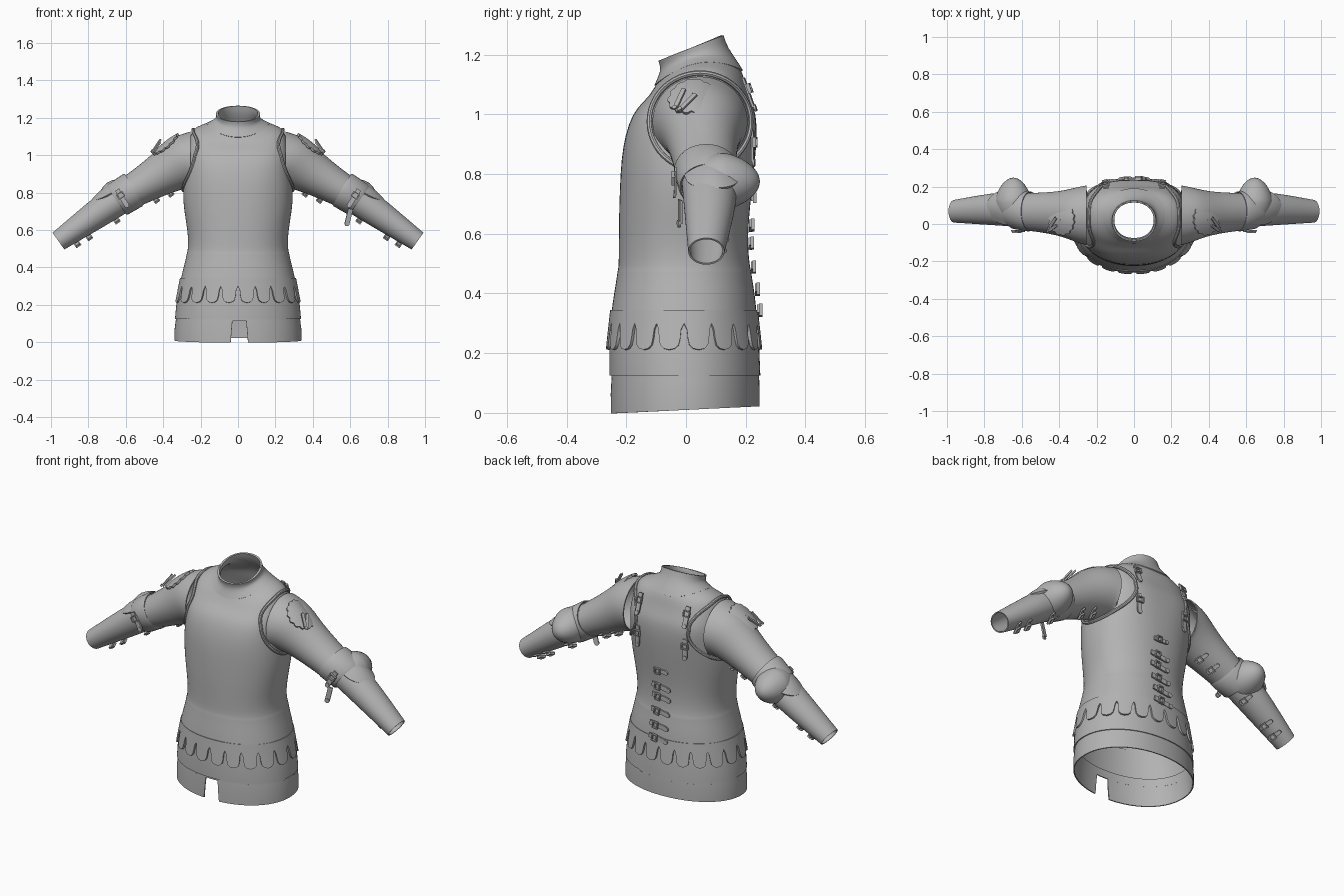
import bpy, bmesh, math
from mathutils import Vector, Matrix

if "Cube" in bpy.data.objects:
    bpy.data.objects.remove(bpy.data.objects["Cube"])

steel = bpy.data.materials.new("grey_steel")
steel.use_nodes = True
steel.diffuse_color = (0.45, 0.45, 0.45, 1)
steel.node_tree.nodes["Principled BSDF"].inputs["Base Color"].default_value = steel.diffuse_color
parts = []


def add_part(name, data, mirror=False, thick=0, subdiv=0):
    ob = bpy.data.objects.new(name, data)
    bpy.context.collection.objects.link(ob)
    data.materials.append(steel)
    if subdiv:
        ob.modifiers.new("smooth", "SUBSURF").levels = subdiv
    if thick:
        m = ob.modifiers.new("thickness", "SOLIDIFY")
        m.thickness, m.offset = thick, -1
    if mirror:
        ob.modifiers.new("mirror", "MIRROR").use_mirror_merge = False
    parts.append(ob)
    return ob


def finish(name, bm, **kw):
    me = bpy.data.meshes.new(name)
    bm.to_mesh(me)
    bm.free()
    return add_part(name, me, **kw)


def loft(name, rings, closed=True, **kw):
    """Skin a list of point rings that run anticlockwise, from bottom to top."""
    bm = bmesh.new()
    rows = [[bm.verts.new(p) for p in ring] for ring in rings]
    n = len(rows[0])
    for a, b in zip(rows, rows[1:]):
        for i in range(n if closed else n - 1):
            j = (i + 1) % n
            bm.faces.new((a[i], a[j], b[j], b[i]))
    return finish(name, bm, **kw)


def spow(v, e):
    return math.copysign(abs(v) ** e, v)


def body_point(sec, a, n, grow=0.0):
    """Point on a body section: height, half width, front, back, tilt, sag."""
    z, w, front, back, tilt, sag = sec
    mid, half = (front + back) / 2, (back - front) / 2
    t = spow(math.sin(a), 2 / n)
    return Vector(((w + grow) * spow(math.cos(a), 2 / n), mid + (half + grow) * t,
                   z + tilt * t - sag * t * t))


def body_ring(sec, n=2.3, grow=0.0, count=48):
    return [body_point(sec, math.tau * i / count, n, grow) for i in range(count)]


# Torso sections from the waist skirt to the neck opening
body = [(.33, .308, -.251, .237, 0, 0), (.39, .294, -.243, .232, 0, 0),
        (.46, .276, -.231, .22, 0, 0), (.475, .275, -.23, .219, 0, 0),
        (.485, .27, -.226, .215, 0, 0), (.55, .264, -.225, .207, 0, 0),
        (.65, .279, -.225, .21, 0, 0), (.75, .295, -.222, .222, 0, 0),
        (.85, .293, -.217, .232, 0, 0), (.93, .28, -.204, .238, 0, 0),
        (1, .272, -.18, .235, 0, 0), (1.06, .264, -.15, .222, 0, .025),
        (1.12, .252, -.125, .205, .01, .05), (1.15, .232, -.112, .195, .02, .05)]
neck = [(1.172, .16, -.1, .185, .025, .05), (1.19, .122, -.085, .165, .025, .035),
        (1.2, .11, -.078, .132, .035, .01), (1.222, .112, -.087, .12, .043, 0)]


def power(z):
    return 2.2 + .7 * max(0, 1 - abs(z - 1) / .2)


def section(z):
    for a, b in zip(body, body[1:]):
        if z <= b[0]:
            f = (z - a[0]) / (b[0] - a[0])
            return [p + (q - p) * f for p, q in zip(a, b)]
    return body[-1]


def side_x(y, z):
    _, w, front, back, *_ = section(z)
    t = min(1, abs(y - (front + back) / 2) / ((back - front) / 2))
    return w * (1 - t ** power(z)) ** (1 / power(z))


def back_y(x, z):
    _, w, front, back, *_ = section(z)
    return (front + back) / 2 + (back - front) / 2 * (1 - abs(x / w) ** power(z)) ** (1 / power(z))


loft("torso_plate", [body_ring(s, power(s[0])) for s in body + neck], thick=.006, subdiv=1)
loft("collar_plate", [body_ring(s, 2.1, .006) for s in neck], thick=.008, subdiv=1)

# Scalloped waist skirt: each lobe has a rounded edge and a narrow slit
LOBES = 20
lobe = [(-.5, .212), (-.3, .216), (-.17, .228), (-.12, .25), (-.09, .28), (0, .3),
        (.09, .28), (.12, .25), (.17, .228), (.3, .216)]
top_sec, low_sec = (.345, .31, -.254, .241, 0, 0), (.21, .337, -.269, .256, 0, 0)
skirt = [[], [], [], []]
for k in range(LOBES):
    for u, edge in lobe:
        a = math.tau * (k + u) / LOBES - math.pi / 2
        a += .07 * math.sin(2 * a)
        p, q = body_point(top_sec, a, 2.1), body_point(low_sec, a, 2.1)
        reach = (top_sec[0] - edge) / (top_sec[0] - low_sec[0])
        for row, f in zip(skirt, (1, .66, .33, 0)):
            row.append(p.lerp(q, reach * f))
loft("scalloped_skirt", skirt, thick=.01)

# Under skirt and the split band below it
loft("under_skirt", [body_ring(s, 2.1, count=80) for s in (
    (.125, .337, -.256, .249, 0, 0), (.22, .328, -.256, .245, 0, 0),
    (.32, .305, -.246, .232, 0, 0))], thick=.006)
band = []
for s, gap in (((.01, .34, -.253, .247, .012, 0), .125), ((.07, .339, -.253, .247, .004, 0), .11),
               ((.117, .333, -.25, .245, 0, 0), .1)):
    band.append([body_point(s, -math.pi / 2 + gap + (math.tau - 2 * gap) * i / 90 + .02, 2.1)
                 for i in range(91)])
loft("split_band", band, closed=False, thick=.006)
loft("band_top", [body_ring(s, 2.1, count=80) for s in (
    (.115, .333, -.25, .245, 0, 0), (.16, .328, -.248, .242, 0, 0))], thick=.006)


def arm_axes(d):
    d = Vector(d).normalized()
    return d, Vector((0, 1, 0)), Vector((-d.z, 0, d.x))


def sleeve(name, path, **kw):
    """Tube along (x, y, z, radius, depth radius)."""
    c = [Vector(p[:3]) for p in path]
    rings = []
    for i, p in enumerate(path):
        _, side, up = arm_axes(Vector((1, 0, 0)) if p[0] < .27 else
                               (c[min(i + 1, len(c) - 1)] - c[max(i - 1, 0)]) * Vector((1, 0, 1)))
        rings.append([c[i] + side * p[4] * math.cos(t) + up * p[3] * math.sin(t)
                      for t in (math.tau * k / 32 for k in range(32))])
    loft(name, rings, mirror=True, **kw)


# Sleeves
sleeve("upper_sleeve", [(.255, .047, .975, .152, .16), (.29, .048, .965, .147, .152),
                        (.335, .052, .943, .135, .137), (.40, .056, .905, .116, .118),
                        (.50, .062, .845, .098, .106), (.60, .066, .788, .086, .098)],
       thick=.006, subdiv=1)
sleeve("lower_sleeve", [(.59, .074, .797, .084, .09), (.66, .08, .752, .086, .093),
                        (.76, .08, .683, .078, .086), (.96, .068, .541, .055, .061)],
       thick=.006, subdiv=1)
sleeve("elbow_band", [(.555, .068, .818, .096, .106), (.565, .068, .812, .1, .108),
                      (.64, .078, .765, .097, .105), (.65, .08, .758, .093, .1)], thick=.006)

# Elbow cup bulging to the back
bm = bmesh.new()
bmesh.ops.create_uvsphere(bm, u_segments=32, v_segments=16, radius=1)
d, side, up = arm_axes((.82, 0, -.57))
frame = Matrix((d, side, up)).transposed()
for v in bm.verts:
    local = v.co * Vector((1, 1, 1))
    taper = 1 - .18 * max(0, local.y)
    v.co = Vector((.645, .125, .775)) + frame @ Vector((local.x * .098 * taper, local.y * .123,
                                                       local.z * .095 * taper))
finish("elbow_cup", bm, mirror=True)


def plate(name, centre, along, length, width, lobes, bend):
    """Curved oval plate with an optional scalloped edge."""
    d, side, up = arm_axes(along)
    rows = []
    for f in (1, .75, .5, .25, .02):
        row = []
        for k in range(96):
            t = math.tau * k / 96
            r = f * (1 - .1 * (1 - abs(math.sin(lobes * t / 2))) if lobes else 1)
            a, b = length * r * math.cos(t), width * r * math.sin(t)
            row.append(Vector(centre) + d * a + side * b - up * bend * (b * b + .3 * a * a))
        rows.append(row)
    loft(name, rows, mirror=True, thick=.012)


plate("elbow_wing", (.70, .09, .838), (.84, 0, -.54), .122, .095, 0, 5)
plate("shoulder_rosette", (.395, .022, 1.07), (.77, -.05, -.64), .09, .085, 14, 4)

# Beaded edge round each armhole
for sign, name in ((1, "left_armhole_edge"), (-1, "right_armhole_edge")):
    cu = bpy.data.curves.new(name, "CURVE")
    cu.dimensions, cu.bevel_depth, cu.bevel_resolution = "3D", .009, 2
    sp = cu.splines.new("POLY")
    sp.points.add(47)
    sp.use_cyclic_u = True
    for k, pt in enumerate(sp.points):
        t = math.tau * k / 48
        y, z = .047 + .17 * math.cos(t), .975 + .163 * math.sin(t)
        pt.co = (sign * side_x(y, z), y, z, 1)
    add_part(name, cu)


def strap(name, at, along, out, length=.1, width=.026, mirror=False, buckle=True):
    """Leather strip with a rounded, lifted tail and a square buckle."""
    x, z = Vector(along).normalized(), Vector(out).normalized()
    y = z.cross(x).normalized()
    place = Matrix.Translation(at) @ Matrix((x, y, x.cross(y))).transposed().to_4x4()
    bm = bmesh.new()

    def bar(px, py, pz, sx, sy, sz):
        bmesh.ops.create_cube(bm, size=1, matrix=place @ Matrix.Translation((px, py, pz))
                              @ Matrix.Diagonal((sx, sy, sz, 1)))
    bar(-length * .1, 0, 0, length * .8, width, .008)
    bmesh.ops.create_cone(bm, cap_ends=True, segments=16, radius1=width / 2, radius2=width / 2,
                          depth=.008, matrix=place @ Matrix.Translation((length * .32, 0, .004)))
    if buckle:
        for s in (-1, 1):
            bar(-length * .2, s * width * .65, .008, .032, .006, .012)
            bar(-length * .2 + s * .014, 0, .008, .006, width * 1.4, .012)
    finish(name, bm, mirror=mirror)


# Back fastenings
for i, z in enumerate((.34, .41, .485, .565, .625)):
    strap(f"back_strap_{i + 1}", (0, back_y(0, z) + .006, z), (-1, 0, -.15), (0, 1, 0), .13)
strap("back_strap_tail", (0, back_y(0, .72) + .004, .72), (-1, 0, 0), (0, 1, 0), .1, .022)
for label, z, lean in (("upper", 1.06, .35), ("lower", .88, .0)):
    strap(f"{label}_shoulder_strap", (.15, back_y(.15, z) + .008, z), (0, lean, -1),
          (.15, 1, lean), .13, mirror=True)

# Sleeve fastenings on the underside
for label, d, spots in (("upper", (.8, 0, -.6), ((.43, .058, .887, .112), (.50, .062, .845, .1))),
                        ("lower", (.82, 0, -.57), ((.70, .08, .725, .083), (.84, .075, .626, .07),
                                                   (.90, .071, .584, .063)))):
    axis, side, up = arm_axes(d)
    for i, (cx, cy, cz, r) in enumerate(spots):
        out = (side * .5 - up).normalized()
        strap(f"{label}_sleeve_strap_{i + 1}", Vector((cx, cy, cz)) + out * (r + .004),
              axis.cross(out), out, .085, .02, mirror=True)

# Front elbow strap, its loose tail, and the shoulder laces
strap("elbow_strap", (.615, -.035, .765), (-.5, 0, -.8), (0, -1, 0), .12, mirror=True)
strap("loose_tail", (.59, -.02, .665), (-.25, 0, -1), (.3, -1, 0), .1, buckle=False)
for i, (y, lean) in enumerate(((-.025, -.35), (.0, -.75))):
    strap(f"shoulder_lace_{i + 1}", (.44, y, 1.045 - .01 * i), (.5, lean, -.75), (.7, -.3, .7),
          .1, .016, mirror=True, buckle=False)

# Bake modifiers and shade smoothly with sharp rims
bpy.ops.object.select_all(action="DESELECT")
for ob in parts:
    ob.select_set(True)
bpy.context.view_layer.objects.active = parts[0]
bpy.ops.object.convert(target="MESH")
bpy.ops.object.shade_smooth_by_angle(angle=math.radians(40))
